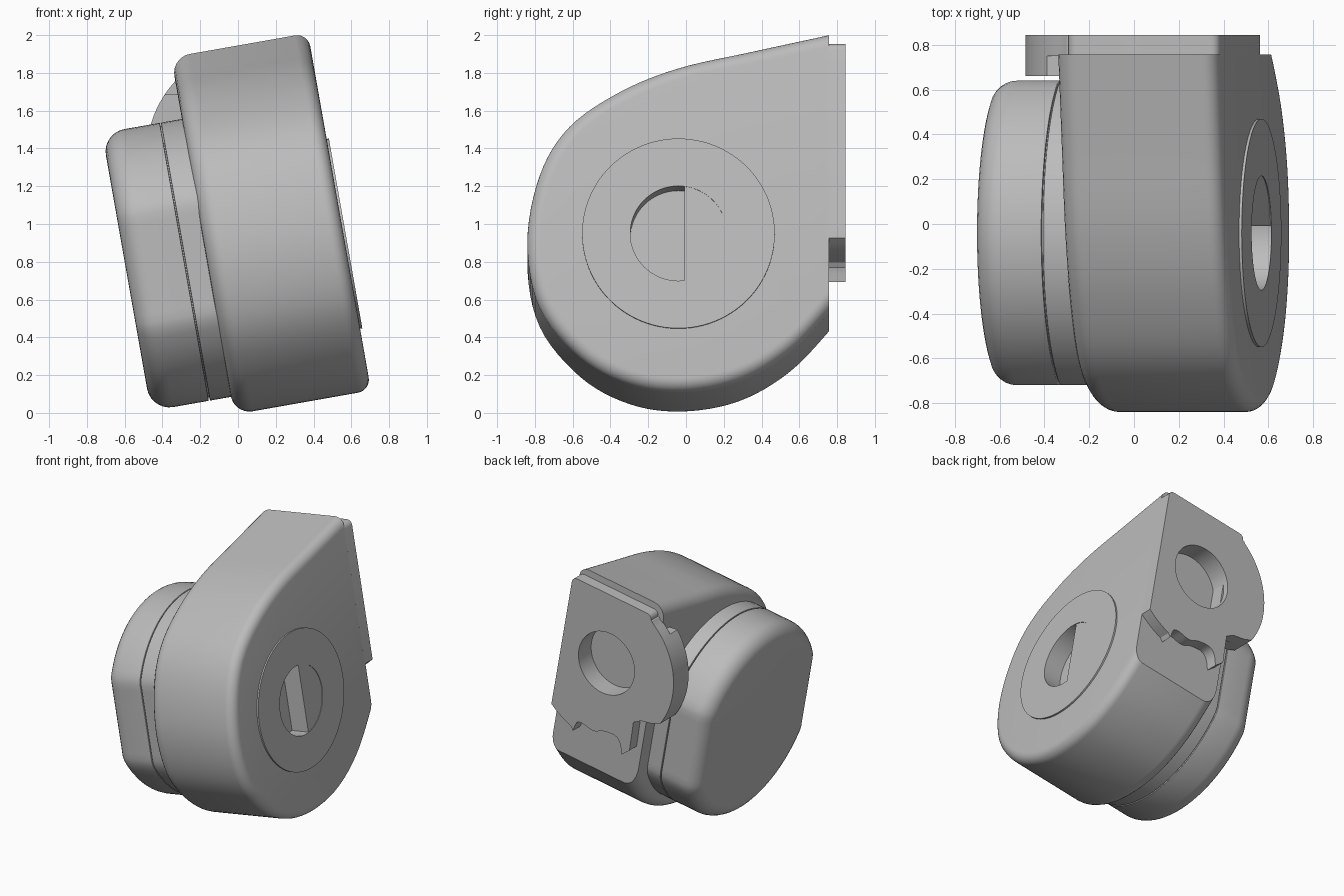
import bpy, bmesh
from math import sin, cos, pi, radians
from mathutils import Vector

cube = bpy.data.objects.get("Cube")
if cube:
    bpy.data.objects.remove(cube, do_unlink=True)

TILT = radians(-10)          # every part leans about the y axis
AXIS_Y, AXIS_V = -0.04, 0.837  # centre line of the drum parts
HOLE_U, HOLE_V = 0.326, 1.33   # centre of the mounting hole

grey = bpy.data.materials.new("plain grey")
grey.use_nodes = True
grey.diffuse_color = (0.5, 0.5, 0.5, 1)
grey.node_tree.nodes["Principled BSDF"].inputs["Base Color"].default_value = (0.5, 0.5, 0.5, 1)


def smooth_path(points, steps=6):
    """Open Catmull-Rom curve through 2D points."""
    p = [Vector(q) for q in points]
    p = [p[0] * 2 - p[1]] + p + [p[-1] * 2 - p[-2]]
    out = []
    for a, b, c, d in zip(p, p[1:], p[2:], p[3:]):
        for i in range(steps):
            t = i / steps
            out.append(0.5 * (2 * b + (c - a) * t + (2 * a - 5 * b + 4 * c - d) * t * t
                              + (3 * b - a - 3 * c + d) * t ** 3))
    return out + [p[-2]]


def arc(cx, cy, r, a0, a1, n):
    angles = [radians(a0 + (a1 - a0) * i / n) for i in range(n + 1)]
    return [Vector((cx + r * cos(a), cy + r * sin(a))) for a in angles]


def circle(cx, cy, r, n=64):
    return arc(cx, cy, r, 0, 360, n)[:-1]


def inset(outline, d):
    """Move an outline inwards along its corner normals."""
    n = len(outline)
    area = sum(outline[i - 1].cross(outline[i]) for i in range(n))
    side = 1 if area > 0 else -1
    out = []
    for i, p in enumerate(outline):
        a = (p - outline[i - 1]).normalized()
        b = (outline[(i + 1) % n] - p).normalized()
        t = (a + b).normalized()
        out.append(p + Vector((-t.y, t.x)) * d * side)
    return out


def prism(name, outline, lo, hi, r_lo=0, r_hi=0, along="u", cut_back=None):
    """Extrude an outline along u or y, with rounded rims."""
    rings, steps = [], 7
    for r, end, sign in ((r_lo, lo, 1), (r_hi, hi, -1)):
        if r:
            part = [(r * (1 - sin(a)), end + sign * r * (1 - cos(a)))
                    for a in [pi / 2 * i / steps for i in range(steps + 1)]]
        else:
            part = [(0, end)]
        rings += part if sign == 1 else part[::-1]
    bm = bmesh.new()
    loops = []
    for d, h in rings:
        pts = inset(outline, d) if d else outline
        loops.append([bm.verts.new((h, p.x, p.y) if along == "u" else (p.x, h, p.y)) for p in pts])
    n = len(outline)
    for a, b in zip(loops, loops[1:]):
        for i in range(n):
            bm.faces.new((a[i - 1], a[i], b[i], b[i - 1]))
    bm.faces.new(loops[0])
    bm.faces.new(loops[-1])
    if cut_back is not None:
        cut = bmesh.ops.bisect_plane(bm, geom=bm.verts[:] + bm.edges[:] + bm.faces[:],
                                     plane_co=(0, cut_back, 0), plane_no=(0, 1, 0), clear_outer=True)
        edges = [e for e in cut["geom_cut"] if isinstance(e, bmesh.types.BMEdge)]
        bmesh.ops.contextual_create(bm, geom=edges)
    bmesh.ops.recalc_face_normals(bm, faces=bm.faces[:])
    mesh = bpy.data.meshes.new(name)
    bm.to_mesh(mesh)
    bm.free()
    mesh.materials.append(grey)
    obj = bpy.data.objects.new(name, mesh)
    obj.rotation_euler = (0, TILT, 0)
    bpy.context.collection.objects.link(obj)
    return obj


def select(obj):
    bpy.ops.object.select_all(action="DESELECT")
    obj.select_set(True)
    bpy.context.view_layer.objects.active = obj


def drill(cutter, *targets):
    cutter.hide_render = True
    bpy.context.view_layer.update()
    for obj in targets:
        select(obj)
        mod = obj.modifiers.new("hole", "BOOLEAN")
        mod.operation, mod.solver, mod.object = "DIFFERENCE", "EXACT", cutter
        bpy.ops.object.modifier_apply(modifier=mod.name)
    bpy.data.objects.remove(cutter, do_unlink=True)


# Housing: teardrop outline, rounded rims, cut flat at the back
housing_outline = smooth_path([
    (0.95, 1.96), (0.75, 1.914), (0.35, 1.826), (-0.04, 1.737), (-0.35, 1.61), (-0.62, 1.42),
    (-0.775, 1.16), (-0.84, 0.8), (-0.775, 0.45), (-0.56, 0.18), (-0.3, 0.035), (-0.02, -0.005),
    (0.28, 0.05), (0.54, 0.2), (0.75, 0.417), (0.9, 0.62)])
housing = prism("housing", housing_outline, -0.022, 0.714, 0.1, 0.07, cut_back=0.757)

# End cap: drum with two flats, a thin seam and a collar
def flatted(r, flat):
    a = radians(65.5)
    return [Vector((max(AXIS_Y - flat, min(AXIS_Y + flat, p.x)), p.y))
            for p in circle(AXIS_Y, AXIS_V, r, 96)]

end_cap = prism("end_cap", flatted(0.747, 0.68), -0.452, -0.141, 0.12, 0.004)
seam = prism("seam_core", flatted(0.73, 0.665), -0.16, -0.11)
collar = prism("cap_collar", flatted(0.747, 0.68), -0.135, 0.05, 0.004, 0)

# Thin bearing disc on the other side
disc = prism("bearing_disc", circle(AXIS_Y, AXIS_V, 0.51, 96), 0.70, 0.726)

# Back plate with scalloped lower edge and round lug
lug_arc = arc(HOLE_U, HOLE_V, 0.575, 207, 124, 20)
scallop = smooth_path([(0.505, 0.69), (0.485, 0.765), (0.44, 0.78), (0.34, 0.765), (0.26, 0.8),
                       (0.16, 0.81), (0.11, 0.77), (0.083, 0.69)], 4)
plate_outline = (
    arc(0.674, 1.824, 0.04, 90, 0, 4)
    + arc(HOLE_U, HOLE_V, 0.645, -53, -72, 6) + scallop
    + [Vector((0.024, 0.75)), Vector((0.03, 0.98)), Vector((-0.03, 1.02)), Vector((-0.12, 1.04))]
    + lug_arc + [Vector((0.015, 1.82))] + arc(0.065, 1.824, 0.04, 180, 90, 4))
plate = prism("back_plate", plate_outline, 0.75, 0.845, along="y")
lug = prism("plate_lug", [Vector((0.1, 1.02)), Vector((-0.12, 1.04))] + lug_arc[:-3]
            + [Vector((0.1, 1.7))], 0.66, 0.80, along="y")

# Mounting hole in the back, and the side bore
drill(prism("hole_cutter", circle(HOLE_U, HOLE_V, 0.24), 0.69, 0.95, along="y"), housing, plate)
drill(prism("bore_cutter", circle(AXIS_Y, AXIS_V, 0.255), 0.58, 0.9), housing, disc)

# Half-round shaft end filling one side of the bore
prism("shaft_half", arc(AXIS_Y, AXIS_V, 0.255, -83, 83, 32), 0.57, 0.722)

for obj in list(bpy.context.scene.objects):
    if obj.type == "MESH" and obj.data.materials and obj.data.materials[0] == grey:
        select(obj)
        bpy.ops.object.shade_smooth_by_angle(angle=radians(28))
